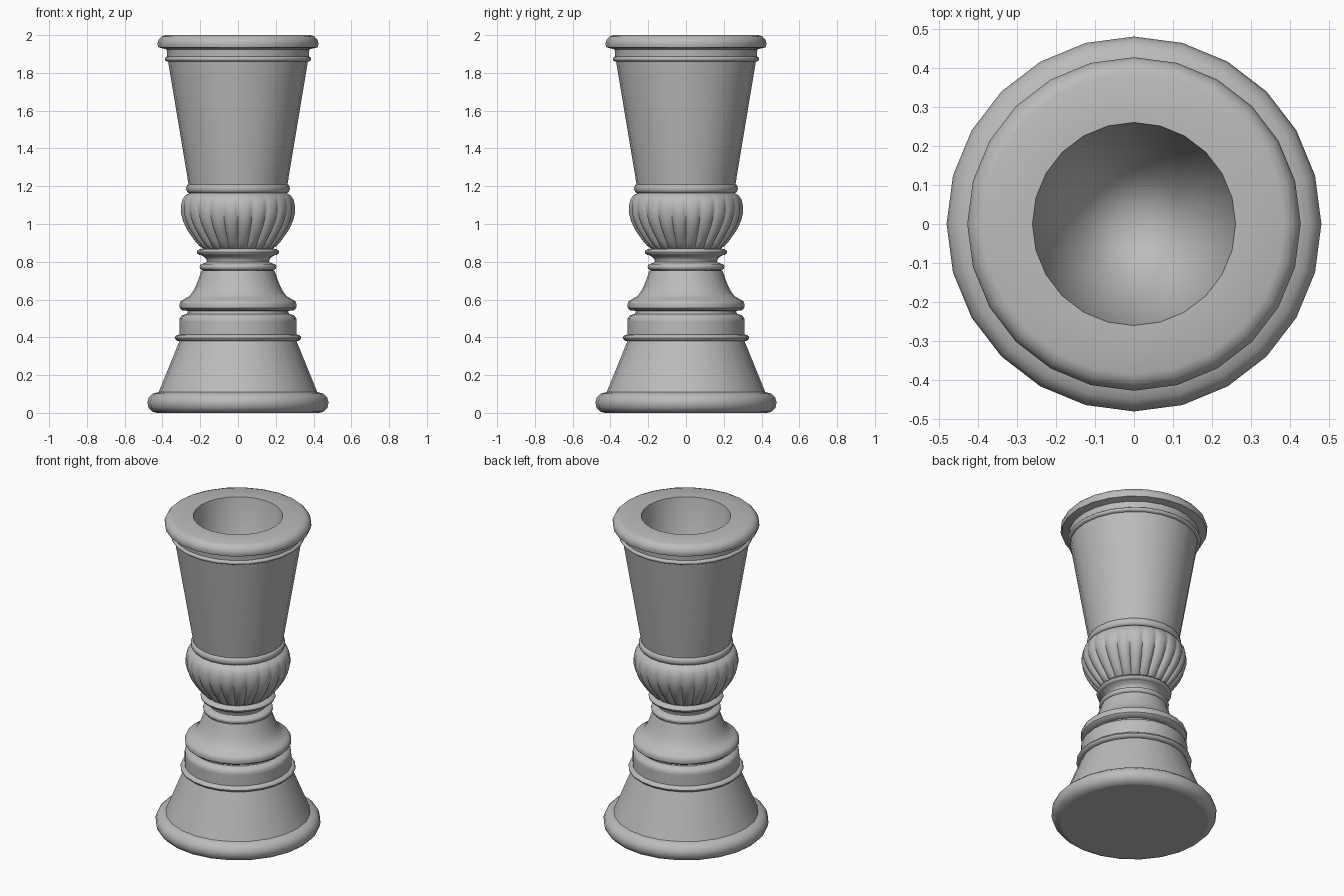
import bpy, bmesh, math

if "Cube" in bpy.data.objects:
    bpy.data.objects.remove(bpy.data.objects["Cube"])

stone = bpy.data.materials.new("grey stone")
stone.diffuse_color = (0.5, 0.5, 0.5, 1)
stone.use_nodes = True
stone.node_tree.nodes["Principled BSDF"].inputs["Base Color"].default_value = stone.diffuse_color
SIDES = 24


def lathe(name, profile, sides=SIDES, shape=None, angle=40):
    """Revolve (radius, z) points about z; radius 0 closes to a point."""
    bm = bmesh.new()
    rings = []
    for r, z in profile:
        if r == 0:
            rings.append([bm.verts.new((0, 0, z))])
            continue
        ring = []
        for i in range(sides):
            a = 2 * math.pi * i / sides
            rr = shape(r, z, a) if shape else r
            ring.append(bm.verts.new((rr * math.cos(a), rr * math.sin(a), z)))
        rings.append(ring)
    for lo, hi in zip(rings, rings[1:]):
        for i in range(sides):
            j = (i + 1) % sides
            if len(lo) == 1:
                bm.faces.new((lo[0], hi[j], hi[i]))
            elif len(hi) == 1:
                bm.faces.new((lo[i], lo[j], hi[0]))
            else:
                bm.faces.new((lo[i], lo[j], hi[j], hi[i]))
    mesh = bpy.data.meshes.new(name)
    bm.to_mesh(mesh)
    bm.free()
    mesh.materials.append(stone)
    ob = bpy.data.objects.new(name, mesh)
    bpy.context.collection.objects.link(ob)
    bpy.context.view_layer.objects.active = ob
    ob.select_set(True)
    bpy.ops.object.shade_smooth_by_angle(angle=math.radians(angle))
    ob.select_set(False)
    return ob


def bead(name, inner, outer, z0, z1, top=None, steps=6):
    """Half-round moulding from radius inner at z0 to radius top at z1."""
    top = inner if top is None else top
    pts = []
    for k in range(steps + 1):
        t = math.pi * k / steps
        base = inner if k < steps / 2 else top
        pts.append((base + (outer - base) * math.sin(t),
                    (z0 + z1) / 2 - (z1 - z0) / 2 * math.cos(t)))
    return lathe(name, pts)


# Foot: rounded plinth and sloping base
lathe("foot_underside", [(0, 0), (0.43, 0)])
bead("foot_roll", 0.43, 0.48, 0, 0.11, top=0.42)
lathe("sloping_base", [(0.42, 0.11), (0.31, 0.38)])
bead("base_bead", 0.31, 0.335, 0.38, 0.415)

# Drum and its stepped top
lathe("drum", [(0.31, 0.415), (0.31, 0.487)])
lathe("drum_shoulder", [(0.31, 0.487), (0.308, 0.502), (0.297, 0.516),
                        (0.27, 0.524), (0.265, 0.54)])

# Flared collar, cove and neck rings
lathe("flared_collar", [(0.265, 0.54), (0.295, 0.543), (0.308, 0.555),
                        (0.31, 0.575), (0.303, 0.592), (0.285, 0.602),
                        (0.262, 0.615), (0.242, 0.637), (0.224, 0.67),
                        (0.208, 0.71), (0.193, 0.755)])
bead("lower_neck_bead", 0.185, 0.203, 0.755, 0.79)
lathe("neck", [(0.185, 0.79), (0.165, 0.798), (0.166, 0.812),
               (0.178, 0.825), (0.195, 0.835)])
bead("upper_neck_bead", 0.195, 0.218, 0.835, 0.87, top=0.185)


# Fluted bulb: rounded lobes whose grooves deepen towards the bottom
def flute(r, z, a):
    lobe = abs(math.sin(12 * a))
    fade = min(1, max(0, (1.16 - z) / 0.2)) * min(1, 0.35 + (z - 0.87) / 0.06)
    return r - 0.02 * fade * (1 - lobe) ** 1.5


lathe("fluted_bulb", [(0.185, 0.87), (0.207, 0.885), (0.229, 0.91),
                      (0.255, 0.945), (0.277, 0.98), (0.294, 1.02),
                      (0.304, 1.06), (0.303, 1.10), (0.295, 1.13),
                      (0.28, 1.152), (0.255, 1.163)],
      sides=SIDES * 8, shape=flute, angle=50)
bead("cup_lower_bead", 0.255, 0.275, 1.163, 1.21, top=0.262)

# Tapered cup, rim and hollow
lathe("cup_wall", [(0.262, 1.21), (0.37, 1.86)])
bead("cup_upper_bead", 0.37, 0.388, 1.86, 1.887)
lathe("cup_band", [(0.375, 1.887), (0.378, 1.925)])
lathe("rim", [(0.378, 1.925), (0.422, 1.935), (0.427, 1.955),
              (0.421, 1.975), (0.406, 1.992), (0.385, 2.0), (0.26, 2.0)])
lathe("cup_hollow", [(0.26, 2.0), (0.14, 1.21), (0, 1.16)], angle=80)
